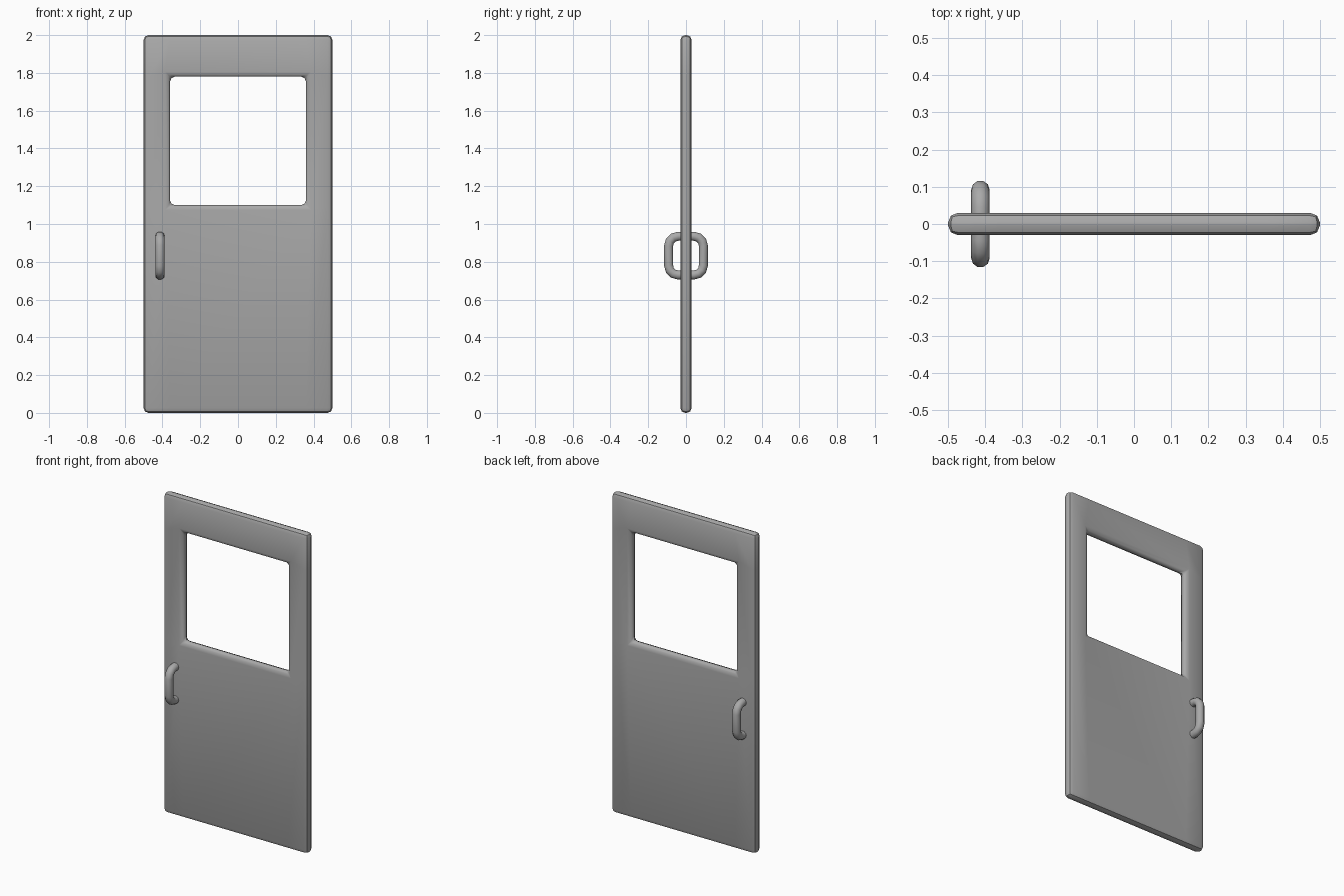
import bpy, bmesh, math

cube = bpy.data.objects.get("Cube")
if cube:
    bpy.data.objects.remove(cube, do_unlink=True)

GREY = (0.4, 0.4, 0.4, 1)
grey = bpy.data.materials.new("grey")
grey.use_nodes = True
grey.diffuse_color = GREY
grey.node_tree.nodes["Principled BSDF"].inputs["Base Color"].default_value = GREY


def finish(obj, angle):
    bpy.ops.object.select_all(action="DESELECT")
    obj.select_set(True)
    bpy.context.view_layer.objects.active = obj
    if obj.type == "CURVE":
        bpy.ops.object.convert(target="MESH")
    bpy.ops.object.shade_smooth_by_angle(angle=math.radians(angle))


# Door slab: a grid of panels with the window panel left out, then thickened
HALF = 0.03
xs = [-0.5, -0.36, 0.36, 0.5]
zs = [0, 1.1, 1.78, 2]
bm = bmesh.new()
grid = [[bm.verts.new((x, -HALF, z)) for z in zs] for x in xs]
for i in range(3):
    for j in range(3):
        if (i, j) != (1, 1):
            bm.faces.new((grid[i][j], grid[i + 1][j],
                          grid[i + 1][j + 1], grid[i][j + 1]))
extruded = bmesh.ops.extrude_face_region(bm, geom=bm.faces[:], use_keep_orig=True)
back = [v for v in extruded["geom"] if isinstance(v, bmesh.types.BMVert)]
bmesh.ops.translate(bm, verts=back, vec=(0, 2 * HALF, 0))
bmesh.ops.recalc_face_normals(bm, faces=bm.faces[:])

# Rounded edges around the slab and the window
sharp = [e for e in bm.edges if e.calc_face_angle(0) > 1]
bmesh.ops.bevel(bm, geom=sharp, offset=0.026, segments=2, profile=0.5,
                affect="EDGES", clamp_overlap=True)
mesh = bpy.data.meshes.new("door_panel")
bm.to_mesh(mesh)
bm.free()
door = bpy.data.objects.new("door_panel", mesh)
bpy.context.collection.objects.link(door)
mesh.materials.append(grey)
finish(door, 40)


# Pull handles: a round bar bent out from each face of the door
def handle(name, side):
    reach, low, high, bend = 0.092, 0.73, 0.935, 0.05
    path = [(0, low)]
    for cz, start in ((low + bend, -90), (high - bend, 0)):
        for k in range(4):
            a = math.radians(start + 30 * k)
            path.append((reach - bend + bend * math.cos(a), cz + bend * math.sin(a)))
    path.append((0, high))
    curve = bpy.data.curves.new(name, "CURVE")
    curve.dimensions = "3D"
    curve.bevel_depth = 0.025
    curve.bevel_resolution = 3
    spline = curve.splines.new("POLY")
    spline.points.add(len(path) - 1)
    for point, (y, z) in zip(spline.points, path):
        point.co = (-0.413, side * y, z, 1)
    curve.materials.append(grey)
    obj = bpy.data.objects.new(name, curve)
    bpy.context.collection.objects.link(obj)
    finish(obj, 60)


handle("front_handle", -1)
handle("back_handle", 1)
